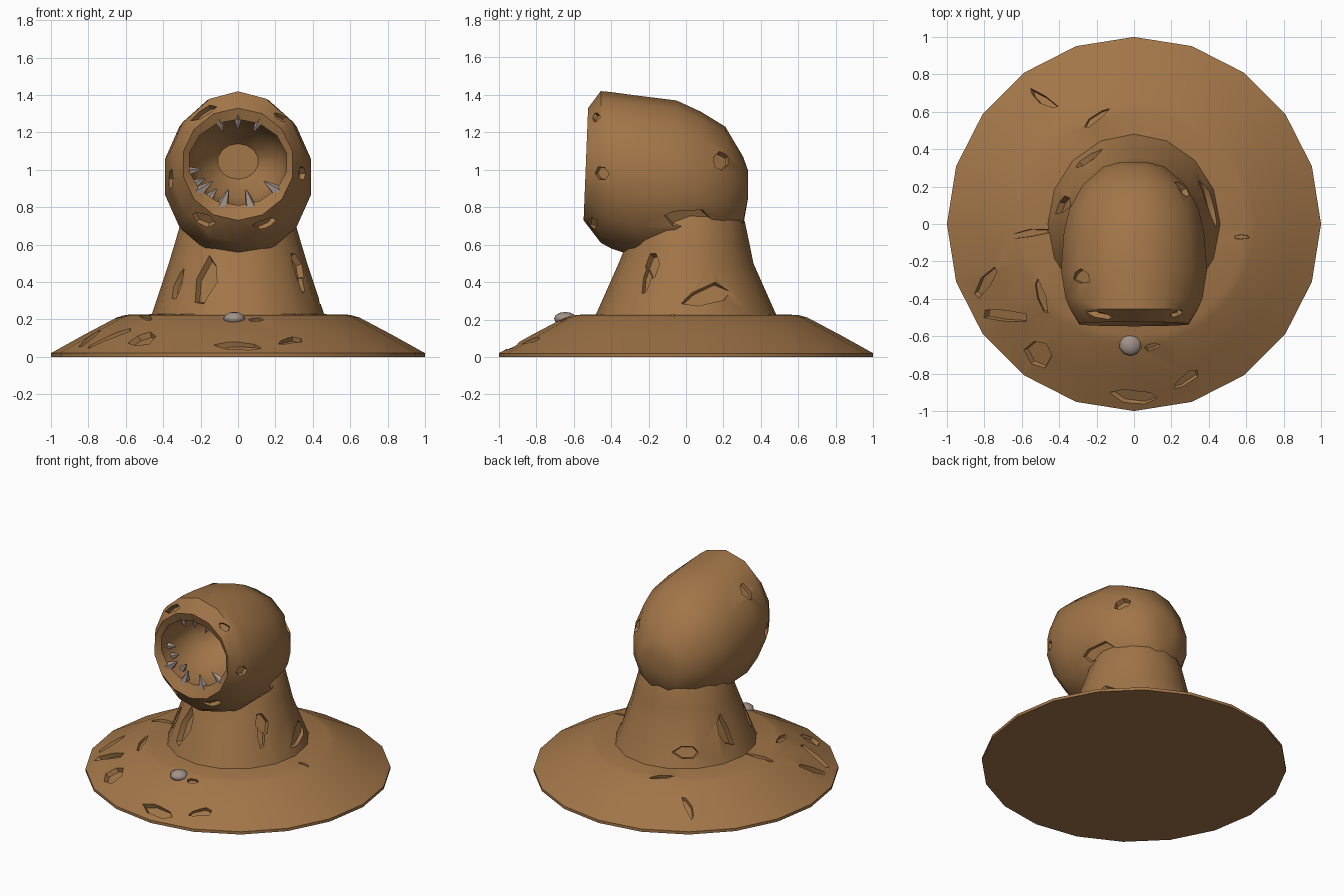
import bpy, bmesh, math, random
from mathutils import Vector, Matrix

if "Cube" in bpy.data.objects:
    bpy.data.objects.remove(bpy.data.objects["Cube"])

random.seed(4)


def material(name, rgb):
    m = bpy.data.materials.new(name)
    m.diffuse_color = (*rgb, 1)
    m.use_nodes = True
    m.node_tree.nodes["Principled BSDF"].inputs["Base Color"].default_value = m.diffuse_color
    return m


CLAY = material("brown clay", (0.36, 0.18, 0.065))
STONE = material("grey stone", (0.36, 0.29, 0.25))


def loft(name, rings, mat=None):
    """Skin a list of point rings into a closed solid."""
    bm = bmesh.new()
    loops = [[bm.verts.new(p) for p in ring] for ring in rings]
    for a, b in zip(loops, loops[1:]):
        n = len(a)
        for i in range(n):
            bm.faces.new((a[i], a[(i + 1) % n], b[(i + 1) % n], b[i]))
    bm.faces.new(loops[0])
    bm.faces.new(loops[-1])
    bmesh.ops.recalc_face_normals(bm, faces=bm.faces)
    me = bpy.data.meshes.new(name)
    bm.to_mesh(me)
    bm.free()
    if mat:
        me.materials.append(mat)
    ob = bpy.data.objects.new(name, me)
    bpy.context.collection.objects.link(ob)
    return ob


def level_ring(z, rx, ry, n=20, cy=0.0):
    return [(rx * math.sin(2 * math.pi * i / n), cy + ry * math.cos(2 * math.pi * i / n), z)
            for i in range(n)]


def head_ring(y, rx, z0, z1, lean=0.0, n=14):
    zc, rz = (z0 + z1) / 2, (z1 - z0) / 2
    return [(rx * math.sin(2 * math.pi * i / n),
             y + lean * math.cos(2 * math.pi * i / n),
             zc + rz * math.cos(2 * math.pi * i / n)) for i in range(n)]


def gouge(target, point, sx, sy, turn=0.0, depth=0.03):
    """Chip an irregular hollow out of the surface nearest to a point."""
    bpy.context.view_layer.update()
    _, loc, nor, _ = target.closest_point_on_mesh(Vector(point))
    n = 6
    base = [(sx * random.uniform(.65, 1.15) * math.cos(2 * math.pi * i / n),
             sy * random.uniform(.65, 1.15) * math.sin(2 * math.pi * i / n)) for i in range(n)]
    shift = random.uniform(-.25, .25) * sx
    cutter = loft("gouge_cutter", [[(x * k + shift * (1 - k), y * k, z) for x, y in base]
                                   for k, z in ((.75, -depth), (1.05, .06))])
    cutter.matrix_world = (Matrix.Translation(loc) @ nor.to_track_quat('Z', 'Y').to_matrix().to_4x4()
                           @ Matrix.Rotation(math.radians(turn), 4, 'Z'))
    cutter.hide_render = True
    mod = target.modifiers.new("chip", 'BOOLEAN')
    mod.operation, mod.solver, mod.object = 'DIFFERENCE', 'EXACT', cutter
    bpy.context.view_layer.update()
    result = bpy.data.meshes.new_from_object(
        target.evaluated_get(bpy.context.evaluated_depsgraph_get()))
    target.modifiers.clear()
    if len(result.polygons):
        target.data = result
    bpy.data.objects.remove(cutter)


# Wide mud mound
mound = loft("mound", [level_ring(z, r, r) for z, r in
                       ((0, 1.0), (.02, 1.0), (.12, .82), (.21, .65), (.225, .6), (.232, .3))], CLAY)
# Flared neck
neck = loft("neck", [level_ring(z, rx, ry, 16, cy) for z, rx, ry, cy in
                     ((.18, .48, .5, 0), (.23, .46, .48, 0), (.5, .37, .36, 0),
                      (.6, .34, .33, .01), (.72, .305, .3, .015), (.78, .27, .27, .02))], CLAY)
# Head: outer shell from the back to the lip, then the mouth hollow
head = loft("head", [
    head_ring(.33, .08, .84, 1.0), head_ring(.305, .17, .70, 1.07),
    head_ring(.21, .28, .60, 1.23), head_ring(.08, .355, .54, 1.31),
    head_ring(-.05, .385, .52, 1.37), head_ring(-.25, .40, .53, 1.395),
    head_ring(-.40, .375, .58, 1.415), head_ring(-.455, .35, .61, 1.42),
    head_ring(-.535, .30, .73, 1.33, .012), head_ring(-.505, .265, .81, 1.27),
    head_ring(-.36, .27, .80, 1.27), head_ring(-.18, .23, .85, 1.22),
    head_ring(-.07, .11, .95, 1.14)], CLAY)

# Chips and cracks in the clay: point, half sizes, turn, depth
for p, sx, sy, t, d in (
        ((-.80, -.32, .12), .04, .17, 25, .03), ((-.70, -.50, .13), .05, .16, -30, .03),
        ((-.52, -.70, .12), .09, .12, 35, .03), ((-.50, -.40, .23), .03, .16, 60, .02),
        ((0, -.92, .06), .17, .06, 0, .03), ((.28, -.84, .10), .13, .04, 15, .025),
        ((-.50, .68, .15), .03, .13, 10, .03), ((-.2, .57, .23), .14, .025, 10, .02),
        ((.57, -.07, .22), .02, .06, 10, .02), ((.10, -.66, .21), .06, .03, 0, .02),
        ((-.55, -.05, .23), .025, .18, 0, .02)):
    gouge(mound, p, sx, sy, t, d)
for p, sx, sy, t, d in (
        ((-.18, -.38, .42), .07, .17, -6, .035), ((.42, .12, .33), .17, .08, 15, .03),
        ((.34, -.19, .50), .05, .09, 10, .035), ((.32, -.2, .42), .03, .12, 0, .025),
        ((-.38, .1, .42), .07, .15, 12, .03), ((-.25, .35, .33), .10, .06, 0, .03),
        ((-.33, -.25, .38), .04, .13, 0, .03)):
    gouge(neck, p, sx, sy, t, d)
for p, sx, sy, t, d in (
        ((.36, .02, .72), .19, .07, -5, .03), ((.28, .2, 1.05), .07, .06, 30, .03),
        ((.36, -.46, .98), .05, .06, 0, .03), ((-.19, -.52, 1.33), .10, .04, 35, .03),
        ((-.2, -.52, .72), .08, .05, -25, .03), ((.16, -.52, .70), .08, .04, 20, .03),
        ((-.31, -.28, 1.28), .05, .09, 0, .025), ((-.38, -.42, .95), .04, .08, 0, .03),
        ((.24, -.5, 1.30), .06, .03, -40, .025)):
    gouge(head, p, sx, sy, t, d)

# Pointed teeth around the lip and a second lower row inside
def tooth(name, angle, y, length, width):
    a = math.radians(angle)
    root = Vector((.265 * math.sin(a), y, 1.04 + .23 * math.cos(a)))
    inward = (Vector((0, y - .02, 1.04)) - root).normalized()
    bm = bmesh.new()
    bmesh.ops.create_cone(bm, cap_ends=True, segments=5, radius1=width, radius2=.004, depth=length)
    me = bpy.data.meshes.new(name)
    bm.to_mesh(me)
    bm.free()
    me.materials.append(STONE)
    ob = bpy.data.objects.new(name, me)
    ob.matrix_world = (Matrix.Translation(root + inward * (length / 2 - .02))
                       @ inward.to_track_quat('Z', 'Y').to_matrix().to_4x4())
    bpy.context.collection.objects.link(ob)


for ang in (-22, 0, 24):
    tooth("upper_tooth", ang, -.49, .07, .026)
for ang in (130, 166, 197, 229):
    tooth("lower_tooth", ang, -.49, .10, .036)
for ang in (215, 240, 258):
    tooth("inner_tooth", ang, -.42, .08, .032)

# Pebble lying on the mound
bpy.ops.mesh.primitive_uv_sphere_add(segments=10, ring_count=6, radius=1, location=(-.02, -.645, .205))
pebble = bpy.context.object
pebble.name = "pebble"
pebble.scale = (.06, .06, .036)
pebble.data.materials.append(STONE)

# Smooth shading with crisp chip edges
bpy.ops.object.select_all(action='DESELECT')
for ob in (mound, neck, head, pebble):
    ob.select_set(True)
bpy.context.view_layer.objects.active = head
bpy.ops.object.shade_smooth_by_angle(angle=math.radians(35))
